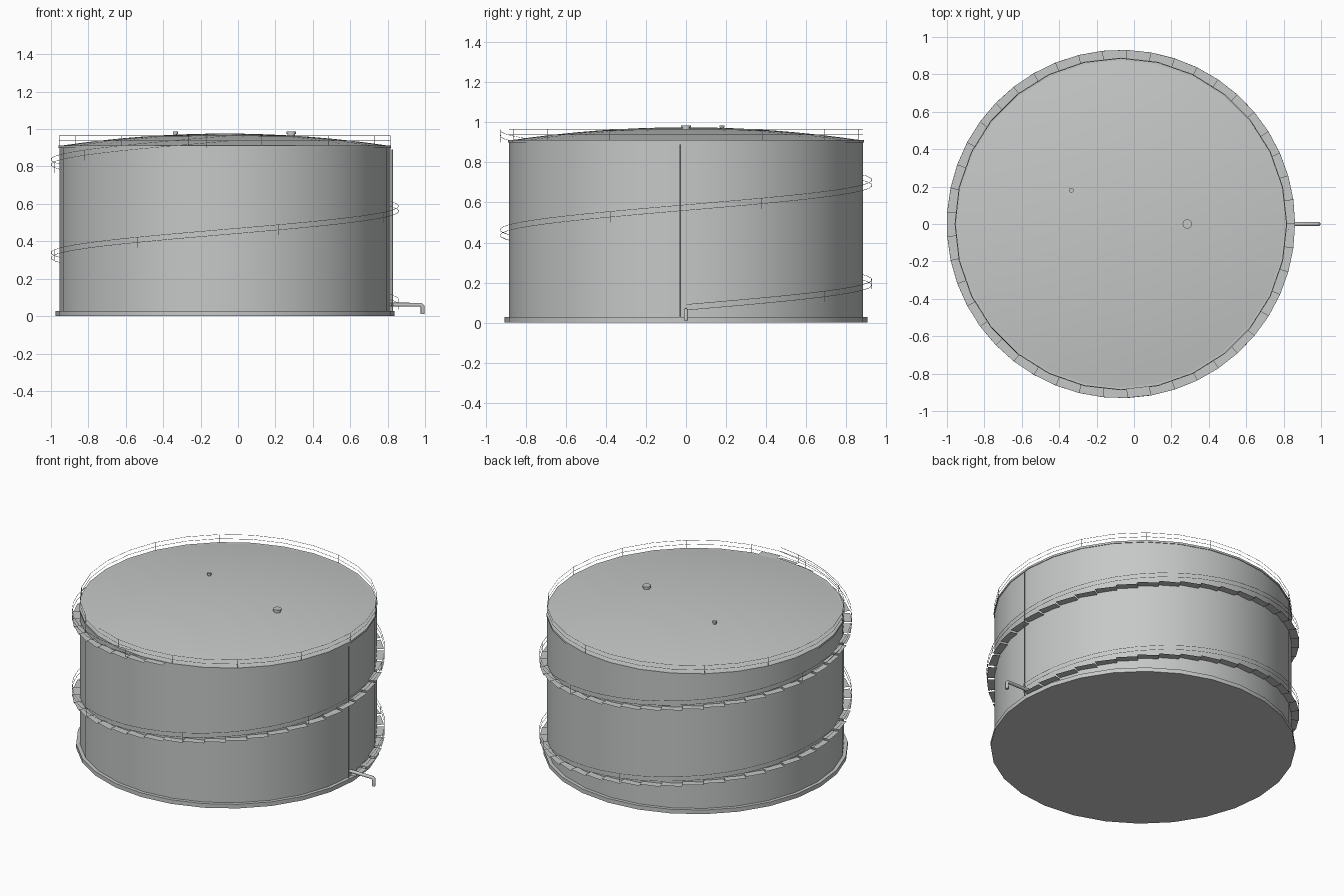
import bpy, bmesh
from math import cos, sin, radians, pi
from mathutils import Vector, Matrix

old = bpy.data.objects.get("Cube")
if old:
    bpy.data.objects.remove(old, do_unlink=True)

CX = -0.07        # tank axis
R = 0.885         # shell radius
SIDES = 28
TOP = 0.91        # shell height
STAIR_R = 0.93    # outer edge of the spiral stair
STEP = 8          # degrees per tread
STEPS = 80
RAIL = 0.055      # handrail height

steel = bpy.data.materials.new("grey_steel")
steel.use_nodes = True
colour = (0.56, 0.58, 0.57, 1)
steel.diffuse_color = colour
steel.node_tree.nodes["Principled BSDF"].inputs["Base Color"].default_value = colour


def polar(r, deg, z):
    return Vector((CX + r * cos(radians(deg)), r * sin(radians(deg)), z))


def finish(name, bm, smooth=True):
    mesh = bpy.data.meshes.new(name)
    bm.to_mesh(mesh)
    bm.free()
    obj = bpy.data.objects.new(name, mesh)
    bpy.context.collection.objects.link(obj)
    mesh.materials.append(steel)
    if smooth:
        bpy.ops.object.select_all(action='DESELECT')
        obj.select_set(True)
        bpy.context.view_layer.objects.active = obj
        bpy.ops.object.shade_smooth_by_angle(angle=radians(30))
    return obj


def lathe(name, profile, centre=(CX, 0), sides=SIDES):
    """Turn an (r, z) profile about a vertical axis."""
    bm = bmesh.new()
    verts = [bm.verts.new((r, 0, z)) for r, z in profile]
    edges = [bm.edges.new(pair) for pair in zip(verts, verts[1:])]
    bmesh.ops.spin(bm, geom=verts + edges, cent=(0, 0, 0), axis=(0, 0, 1),
                   angle=2 * pi, steps=sides)
    bmesh.ops.remove_doubles(bm, verts=bm.verts, dist=0.0001)
    bmesh.ops.recalc_face_normals(bm, faces=bm.faces)
    bmesh.ops.translate(bm, verts=bm.verts, vec=(*centre, 0))
    return finish(name, bm)


def tubes(name, paths, radius, resolution=0):
    """Round bars along several point paths."""
    curve = bpy.data.curves.new(name, 'CURVE')
    curve.dimensions = '3D'
    curve.bevel_depth = radius
    curve.bevel_resolution = resolution
    curve.use_fill_caps = True
    for path in paths:
        spline = curve.splines.new('POLY')
        spline.points.add(len(path) - 1)
        for point, co in zip(spline.points, path):
            point.co = (*co, 1)
    obj = bpy.data.objects.new(name, curve)
    bpy.context.collection.objects.link(obj)
    curve.materials.append(steel)
    return obj


def roof_z(r):
    return TOP + 0.066 * (1 - (r / R) ** 2)


# Tank body
lathe("base_plate", [(0, 0), (0.907, 0), (0.907, 0.027), (R - 0.01, 0.027)])
lathe("tank_shell", [(R, 0.02), (R, TOP)])
lathe("roof_rim", [(R, 0.9), (R + 0.004, 0.9), (R + 0.004, TOP + 0.003), (R - 0.01, TOP + 0.003)])
lathe("domed_roof", [(R * i / 8, roof_z(R * i / 8)) for i in range(9)])

# Roof fittings
lathe("roof_hatch", [(0, 0.986), (0.025, 0.986), (0.025, 0.974), (0.02, 0.974), (0.02, 0.955)],
      (0.285, 0), 16)
lathe("roof_vent", [(0, 0.986), (0.013, 0.986), (0.013, 0.974), (0.009, 0.974), (0.009, 0.95)],
      (-0.335, 0.18), 12)

# Spiral stair treads
bm = bmesh.new()
for i in range(STEPS):
    z = 0.035 + (TOP - 0.035) * i / (STEPS - 1)
    a, b = i * STEP, (i + 1) * STEP
    corners = [polar(R - 0.008, a, z), polar(STAIR_R, a, z),
               polar(STAIR_R, b, z), polar(R - 0.008, b, z)]
    bm.faces.new([bm.verts.new(c) for c in corners])
finish("stair_treads", bm, smooth=False)


# Stair handrail, mid rail and posts
def stair_point(i, lift):
    return polar(STAIR_R, i * STEP, 0.035 + (TOP - 0.035) * i / (STEPS - 1) + lift)


paths = [[stair_point(i, h) for i in range(STEPS)] for h in (RAIL, RAIL / 2)]
paths += [[stair_point(i, 0), stair_point(i, RAIL)] for i in range(0, STEPS, 6)]
tubes("stair_railing", paths, 0.0012)

# Roof edge railing with fourteen posts
turn = 360 / SIDES
paths = [[polar(R, i * turn, TOP + h) for i in range(SIDES + 1)] for h in (RAIL, RAIL / 2)]
paths += [[polar(R, i * turn, TOP), polar(R, i * turn, TOP + RAIL)] for i in range(0, SIDES, 2)]
tubes("roof_railing", paths, 0.0012)

# Level gauge pole and outlet pipe
tubes("gauge_pole", [[(0.825, -0.03, 0.027), (0.825, -0.03, 0.89)]], 0.003)
tubes("outlet_pipe", [[(0.8, 0, 0.061), (0.978, 0, 0.061), (0.987, 0, 0.052), (0.987, 0, 0.01)]],
      0.011, 2)
